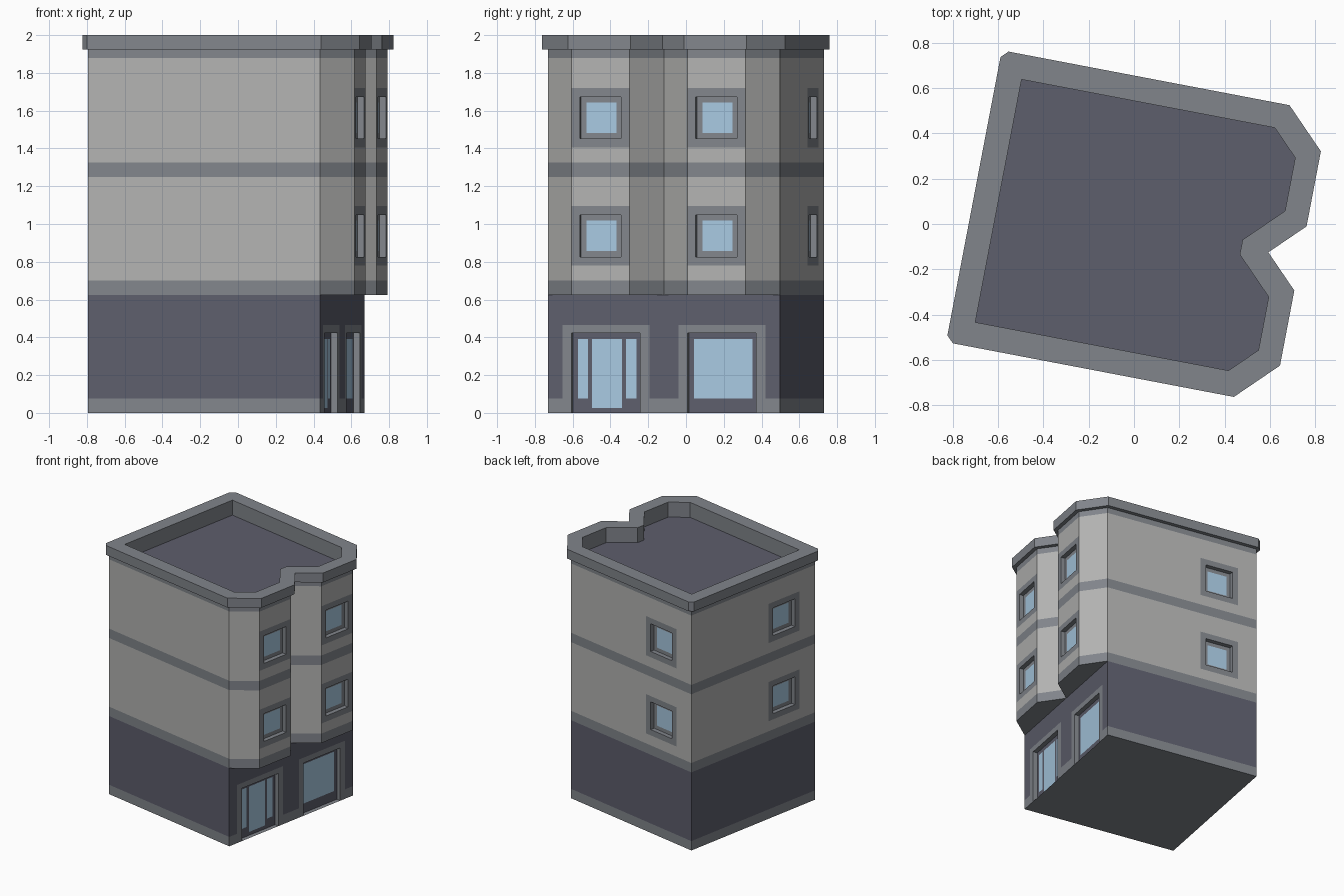
import bpy, bmesh, math
from mathutils import Vector

if "Cube" in bpy.data.objects:
    bpy.data.objects.remove(bpy.data.objects["Cube"])

ANGLE, OFFSET = math.radians(-10.8), (-0.0625, 0, 0)
H = 0.625          # half width of the block, also the storey height
RECESS = 0.035

COLOURS = {"wall": (0.45, 0.45, 0.44), "trim": (0.22, 0.235, 0.26),
           "dark": (0.11, 0.112, 0.15), "glass": (0.39, 0.58, 0.75)}
MATS = list(COLOURS)
for name, c in COLOURS.items():
    bpy.data.materials.new(name).diffuse_color = (*c, 1)


def finish(bm, name):
    bmesh.ops.remove_doubles(bm, verts=bm.verts, dist=0.0003)
    mesh = bpy.data.meshes.new(name)
    bm.to_mesh(mesh)
    bm.free()
    for m in MATS:
        mesh.materials.append(bpy.data.materials[m])
    ob = bpy.data.objects.new(name, mesh)
    ob.rotation_euler.z = ANGLE
    ob.location = OFFSET
    bpy.context.collection.objects.link(ob)


def face(bm, pts, mat):
    bm.faces.new([bm.verts.new(p) for p in pts]).material_index = MATS.index(mat)


def frame_of(p0, p1):
    """Maps (u, z, depth) on the wall from p0 to p1 into 3D."""
    a, d = Vector((*p0, 0)), Vector((*p1, 0)) - Vector((*p0, 0))
    length = d.length
    d.normalize()
    n = Vector((d.y, -d.x, 0))
    return (lambda u, z, depth=0: a + d * u - n * depth + Vector((0, 0, z))), length


def panel(bm, at, rects, depth=0):
    """Flat panel of painted rectangles (u0, u1, z0, z1, colour); None is a hole."""
    us = sorted({round(x, 4) for r in rects for x in r[:2]})
    zs = sorted({round(x, 4) for r in rects for x in r[2:4]})
    for u0, u1 in zip(us, us[1:]):
        for z0, z1 in zip(zs, zs[1:]):
            u, z = (u0 + u1) / 2, (z0 + z1) / 2
            mat = None
            for r in rects:
                if r[0] < u < r[1] and r[2] < z < r[3]:
                    mat = r[4]
            if mat:
                face(bm, [at(u0, z0, depth), at(u1, z0, depth),
                          at(u1, z1, depth), at(u0, z1, depth)], mat)


def opening(at, name, u0, u1, z0, z1, back, panes):
    """Recessed unit: reveals, back panel and glass."""
    bm = bmesh.new()
    loop = [(u0, z0), (u1, z0), (u1, z1), (u0, z1)]
    for i in range(4):
        (a, b), (c, d) = loop[i], loop[(i + 1) % 4]
        if i or z0 > 0:
            face(bm, [at(a, b), at(c, d), at(c, d, RECESS), at(a, b, RECESS)], "trim")
    panel(bm, at, [(u0, u1, z0, z1, back)] + [(*p, "glass") for p in panes], RECESS)
    finish(bm, name)


def bands(length, levels):
    return [(0, length, a, b, m) for (a, m), (b, _) in zip(levels, levels[1:])]


GROUND = [(0, "trim"), (0.075, "dark"), (H, "")]
UPPER = [(H, "trim"), (0.70, "wall"), (1.25, "trim"), (1.325, "wall"),
         (1.88, "trim"), (1.925, "")]


def upper_wall(name, p0, p1, window_u=None):
    at, length = frame_of(p0, p1)
    rects = bands(length, UPPER)
    if window_u is not None:
        c = window_u
        for i, z in enumerate((1.5 * H, 2.5 * H)):
            rects.append((max(0, c - .157), min(length, c + .157), z - .157, z + .157, "trim"))
            rects.append((c - .111, c + .111, z - .111, z + .111, None))
            opening(at, f"{name}_window_{i + 1}", c - .111, c + .111, z - .111, z + .111,
                    "trim", [(c - .081, c + .081, z - .081, z + .081)])
    bm = bmesh.new()
    panel(bm, at, rects)
    finish(bm, name)


def ground_wall(name, p0, p1, shopfront=False):
    at, length = frame_of(p0, p1)
    rects = bands(length, GROUND)
    if shopfront:
        for c, part in ((H / 2, "entrance_door"), (1.5 * H, "shop_window")):
            rects.append((c - .234, c + .234, 0, .465, "trim"))
            rects.append((c - .185, c + .185, 0, .422, None))
            panes = [(c - .158, c + .158, .075, .39)]
            if part == "entrance_door":
                panes = [(c - .158, c - .103, .075, .39), (c - .081, c + .081, .027, .39),
                         (c + .103, c + .158, .075, .39)]
            opening(at, part, c - .185, c + .185, 0, .422, "dark", panes)
    bm = bmesh.new()
    panel(bm, at, rects)
    finish(bm, name)


# Ground floor
square = [(-H, -H), (H, -H), (H, H), (-H, H)]
for i, name in enumerate(("front", "right", "back", "left")):
    ground_wall(f"ground_{name}_wall", square[i], square[(i + 1) % 4], name == "right")
bm = bmesh.new()
face(bm, [(x, y, 0) for x, y in reversed(square)], "trim")
finish(bm, "base_underside")

# Upper floors with two bays on the right side
upper_wall("upper_front_wall", square[0], square[1])
upper_wall("upper_back_wall", square[2], square[3], 1.5 * H)
upper_wall("upper_left_wall", square[3], square[0], 1.5 * H)
for i, y in enumerate((-H, 0)):
    bay = [(H, y), (.781, y + .156), (.781, y + .469), (H, y + H)]
    for j, name in enumerate(("near_side", "face", "far_side")):
        upper_wall(f"bay_{i + 1}_{name}", bay[j], bay[j + 1], .1565 if j == 1 else None)
    bm = bmesh.new()
    face(bm, [(a, b, H) for a, b in reversed(bay)], "trim")
    finish(bm, f"bay_{i + 1}_underside")


# Cornice and parapet: matched half outlines, mirrored front to back
def mirrored(half):
    return half + [(x, -y) for x, y in reversed(half)]


body = mirrored([(-H, -H), (-H, -H), (H, -H), (.781, -.469), (.781, -.156), (H, 0)])
outer = mirrored([(-.655, -H), (-H, -.655), (.637, -.655), (.811, -.481), (.811, -.144), (.667, 0)])
inner = mirrored([(-.545, -.545), (-.545, -.545), (.592, -.545), (.705, -.432),
                  (.705, -.193), (.545, -.033)])
rings = [[(x, y, z) for x, y in prof] for prof, z in
         ((body, 1.925), (outer, 1.925), (outer, 2), (inner, 2), (inner, 1.88))]
bm = bmesh.new()
for lo, hi in zip(rings, rings[1:]):
    for i in range(len(lo)):
        k = (i + 1) % len(lo)
        face(bm, [lo[i], lo[k], hi[k], hi[i]], "trim")
finish(bm, "cornice")

# Flat roof
bm = bmesh.new()
face(bm, rings[-1][1:-1], "dark")
finish(bm, "roof")

for m in bpy.data.materials:
    if m.users and not m.is_grease_pencil:
        m.use_nodes = True
        m.node_tree.nodes["Principled BSDF"].inputs["Base Color"].default_value = m.diffuse_color
